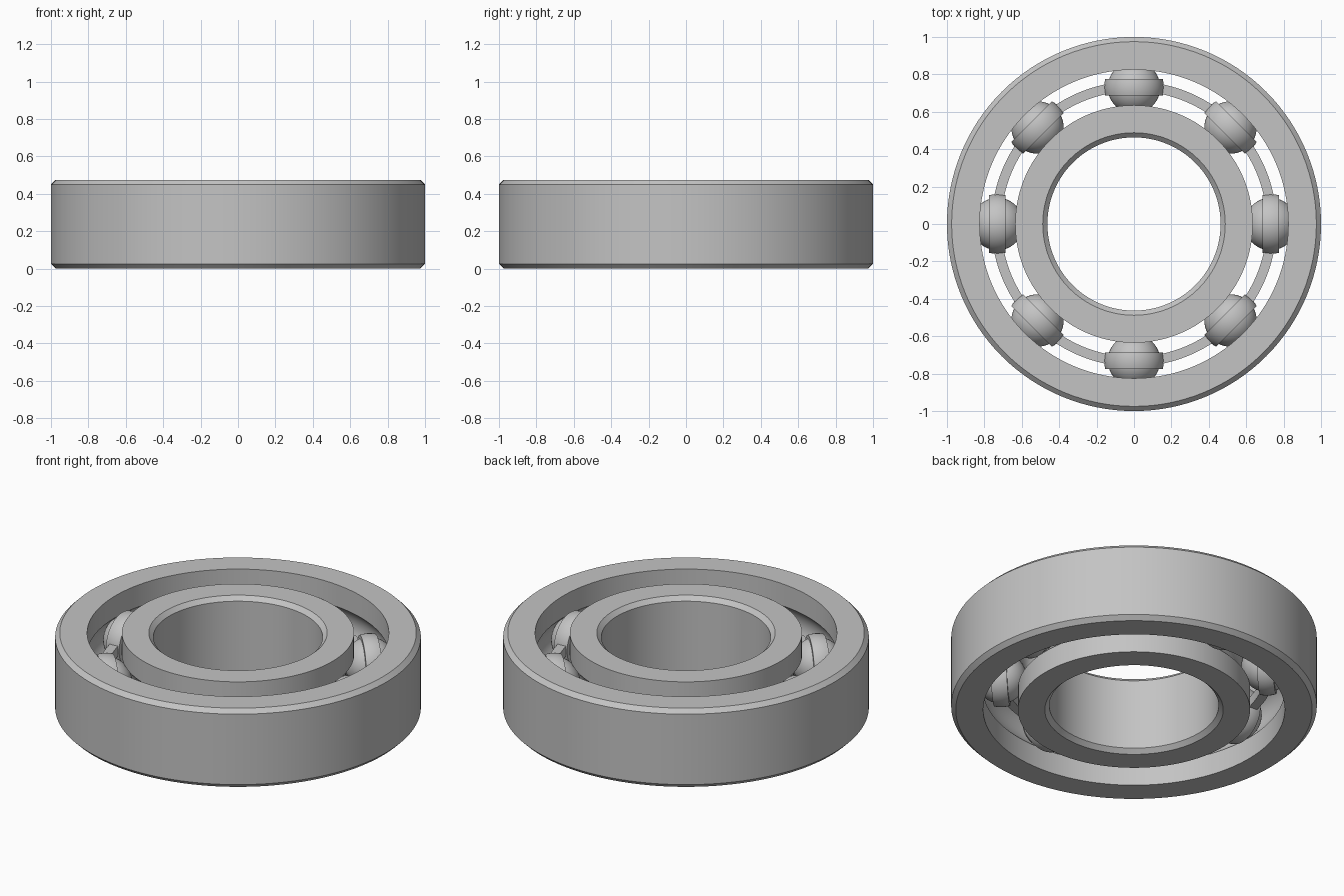
import bpy
import bmesh
from math import pi, sin, cos, asin, sqrt, radians
from mathutils import Matrix, Vector

cube = bpy.data.objects.get("Cube")
if cube:
    bpy.data.objects.remove(cube)

# Main dimensions
HEIGHT = 0.475
MID = HEIGHT / 2
BALLS = 8
PITCH = 0.73      # radius of the circle of ball centres
BALL_R = 0.14
CHAMFER = 0.025

steel = bpy.data.materials.new("steel_grey")
steel.use_nodes = True
colour = (0.55, 0.55, 0.55, 1)
steel.diffuse_color = colour
steel.node_tree.nodes["Principled BSDF"].inputs["Base Color"].default_value = colour


def finish_mesh(name, bm):
    bmesh.ops.remove_doubles(bm, verts=bm.verts, dist=1e-5)
    bmesh.ops.recalc_face_normals(bm, faces=bm.faces)
    mesh = bpy.data.meshes.new(name)
    bm.to_mesh(mesh)
    bm.free()
    mesh.materials.append(steel)
    mesh.shade_smooth()
    mesh.set_sharp_from_angle(angle=radians(30))
    return mesh


def place(name, mesh, matrix=Matrix.Translation((0, 0, MID))):
    obj = bpy.data.objects.new(name, mesh)
    obj.matrix_world = matrix
    bpy.context.collection.objects.link(obj)
    return obj


def lathe(name, profile, steps, start=0, angle=2 * pi):
    """Turn a closed (radius, z) profile about the z axis."""
    bm = bmesh.new()
    turn = Matrix.Rotation(start, 3, 'Z')
    verts = [bm.verts.new(turn @ Vector((r, 0, z))) for r, z in profile]
    edges = [bm.edges.new((v, verts[i - 1])) for i, v in enumerate(verts)]
    bmesh.ops.spin(bm, geom=verts + edges, cent=(0, 0, 0), axis=(0, 0, 1),
                   angle=angle, steps=steps)
    return finish_mesh(name, bm)


def race_profile(shoulder, plain, side):
    """Ring section: grooved face at shoulder, chamfered face at plain."""
    groove_r = BALL_R + 0.002
    limit = asin(sqrt(groove_r ** 2 - (shoulder - PITCH) ** 2) / groove_r)
    groove = []
    for i in range(17):
        a = limit * (1 - i / 8)
        groove.append((PITCH + side * groove_r * cos(a), groove_r * sin(a)))
    inset = plain - side * CHAMFER
    return ([(shoulder, MID)] + groove + [(shoulder, -MID), (inset, -MID),
            (plain, CHAMFER - MID), (plain, MID - CHAMFER), (inset, MID)])


# Inner and outer rings
place("outer_ring", lathe("outer_ring", race_profile(0.825, 1.0, 1), 128))
place("inner_ring", lathe("inner_ring", race_profile(0.635, 0.463, -1), 128))

# Ball
bm = bmesh.new()
bmesh.ops.create_uvsphere(bm, u_segments=48, v_segments=24, radius=BALL_R)
ball = finish_mesh("ball", bm)

# Cage pocket: a thin spherical band around each ball
POCKET_R = 0.16
HALF = 0.044
reach = asin(HALF / POCKET_R)
band = [(POCKET_R * cos(reach * t / 3), POCKET_R * sin(reach * t / 3))
        for t in range(-3, 4)]
inner_r = sqrt(BALL_R ** 2 - HALF ** 2)
pocket = lathe("cage_pocket",
               band + [(inner_r, HALF), (BALL_R + 0.001, 0), (inner_r, -HALF)], 48)

# Cage strip joining neighbouring pockets
gap = asin(0.15 / PITCH)
strip = lathe("cage_strip",
              [(0.71, -0.03), (0.762, -0.03), (0.762, 0.03), (0.71, 0.03)],
              12, gap, 2 * pi / BALLS - 2 * gap)

for i in range(BALLS):
    spin = Matrix.Translation((0, 0, MID)) @ Matrix.Rotation(2 * pi * i / BALLS, 4, 'Z')
    seat = spin @ Matrix.Translation((PITCH, 0, 0))
    place(f"ball_{i + 1}", ball, seat)
    place(f"cage_pocket_{i + 1}", pocket, seat @ Matrix.Rotation(pi / 2, 4, 'Y'))
    place(f"cage_strip_{i + 1}", strip, spin)
